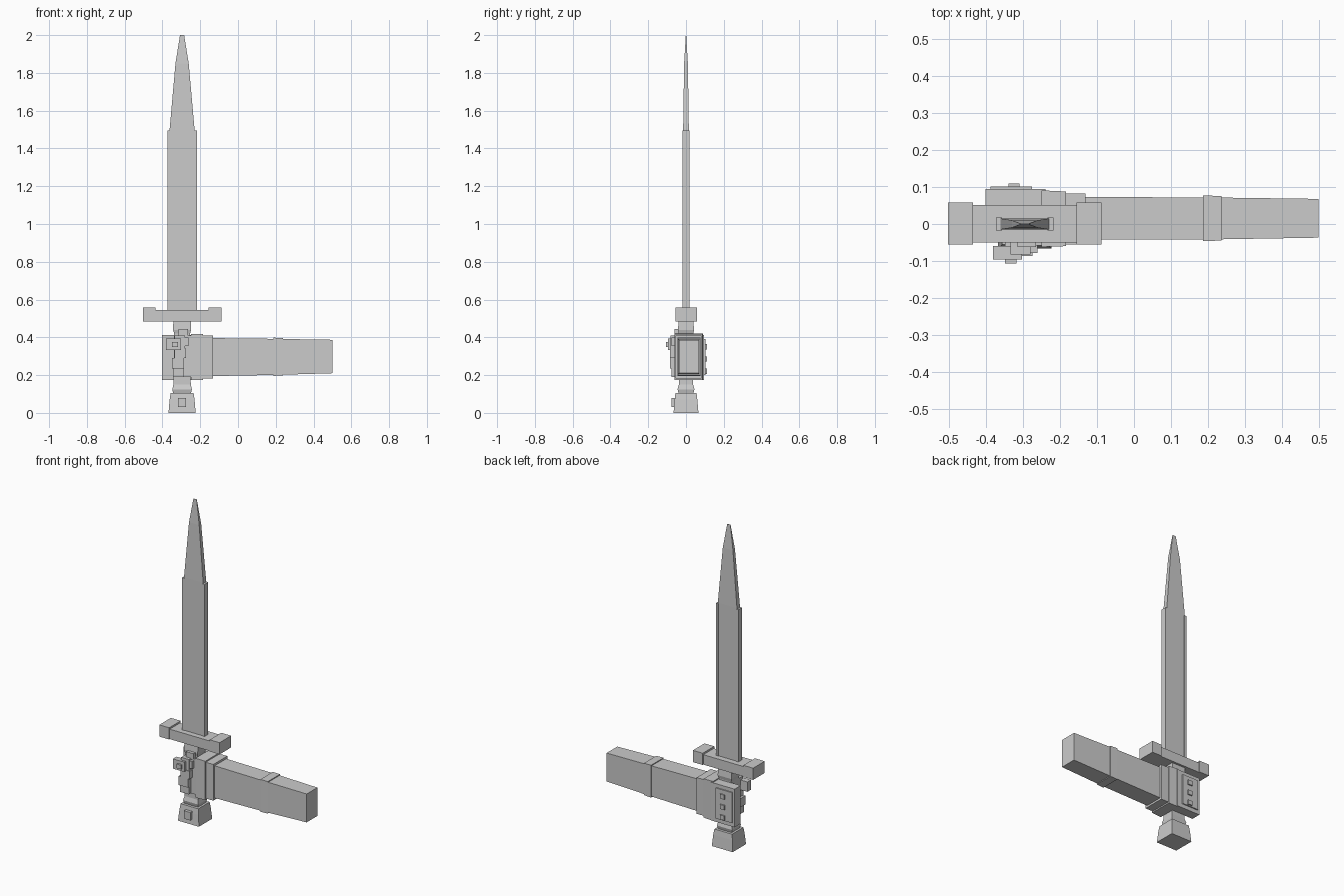
import bpy, bmesh

SX = -0.296  # sword axis


def loft(name, rings):
    """Skin a chain of four-cornered rings and cap both ends."""
    bm = bmesh.new()
    loops = [[bm.verts.new(p) for p in r] for r in rings]
    for a, b in zip(loops, loops[1:]):
        for i in range(4):
            j = (i + 1) % 4
            bm.faces.new((a[i], a[j], b[j], b[i]))
    bm.faces.new(loops[0][::-1])
    bm.faces.new(loops[-1])
    bmesh.ops.recalc_face_normals(bm, faces=bm.faces)
    me = bpy.data.meshes.new(name)
    bm.to_mesh(me)
    bm.free()
    ob = bpy.data.objects.new(name, me)
    bpy.context.collection.objects.link(ob)
    return ob


def box(name, x0, x1, y0, y1, z0, z1):
    return loft(name, [[(x0, y0, z), (x1, y0, z), (x1, y1, z), (x0, y1, z)] for z in (z0, z1)])


def stack(name, sections):
    """Vertical loft on the sword axis: (z, half width, half depth)."""
    return loft(name, [[(SX - w, -d, z), (SX + w, -d, z), (SX + w, d, z), (SX - w, d, z)]
                       for z, w, d in sections])


def arm(name, sections):
    """Loft along x: (x, y0, y1, z0, z1)."""
    return loft(name, [[(x, a, c), (x, b, c), (x, b, d), (x, a, d)] for x, a, b, c, d in sections])


# Blade with tapering point and separate edge strips
stack("blade", [(0.54, 0.066, 0.015), (1.5, 0.066, 0.015), (1.85, 0.035, 0.010), (2.0, 0.011, 0.001)])
for s, side in ((-1, "left"), (1, "right")):
    x0, x1 = sorted((SX + s * 0.062, SX + s * 0.078))
    box("blade_edge_" + side, x0, x1, -0.018, 0.018, 0.54, 1.495)

# Crossguard
box("guard_bar", -0.44, -0.15, -0.05, 0.052, 0.484, 0.546)
for s, side in ((-1, "left"), (1, "right")):
    x0, x1 = sorted((SX + s * 0.140, SX + s * 0.208))
    box("guard_end_" + side, x0, x1, -0.056, 0.058, 0.484, 0.557)

# Grip and pommel
stack("grip", [(0.10, 0.046, 0.038), (0.125, 0.052, 0.045), (0.15, 0.046, 0.038), (0.42, 0.042, 0.038),
               (0.44, 0.048, 0.043), (0.49, 0.046, 0.038)])
stack("pommel", [(0, 0.072, 0.066), (0.07, 0.066, 0.060), (0.105, 0.061, 0.056)])
box("pommel_stud", -0.318, -0.274, -0.078, -0.055, 0.03, 0.08)

# Forearm, band and stepped cuff
arm("forearm", [(-0.14, -0.042, 0.073, 0.195, 0.396), (0.2, -0.042, 0.072, 0.201, 0.392),
                (0.5, -0.037, 0.068, 0.21, 0.387)])
arm("forearm_band", [(0.187, -0.046, 0.077, 0.196, 0.398), (0.237, -0.045, 0.076, 0.198, 0.397)])
arm("cuff", [(-0.19, -0.055, 0.083, 0.183, 0.409), (-0.132, -0.055, 0.083, 0.183, 0.409)])
arm("wrist", [(-0.25, -0.062, 0.091, 0.173, 0.419), (-0.184, -0.060, 0.088, 0.175, 0.417)])

# Back of the hand with studded plate
box("hand_back", -0.402, -0.24, 0.035, 0.095, 0.175, 0.413)
box("hand_plate", -0.388, -0.276, 0.09, 0.102, 0.2, 0.39)
for i, z in enumerate((0.22, 0.285, 0.35)):
    box("plate_stud_%d" % i, -0.34, -0.31, 0.1, 0.11, z - 0.014, z + 0.014)

# Fingers closing over the front of the grip
for i, (x0, x1, y0, z0, z1) in enumerate(((-0.345, -0.285, -0.078, 0.19, 0.235),
                                          (-0.350, -0.285, -0.086, 0.235, 0.29),
                                          (-0.335, -0.275, -0.086, 0.29, 0.34),
                                          (-0.335, -0.280, -0.082, 0.34, 0.41),
                                          (-0.315, -0.265, -0.062, 0.405, 0.443))):
    box("finger_%d" % i, x0, x1, y0, -0.03, z0, z1)
box("finger_root", -0.29, -0.22, -0.058, 0.04, 0.19, 0.41)
box("thumb", -0.31, -0.262, -0.078, -0.04, 0.355, 0.40)
box("thumb_plate", -0.382, -0.303, -0.096, -0.06, 0.332, 0.393)
box("thumb_stud", -0.349, -0.318, -0.107, -0.09, 0.348, 0.374)
